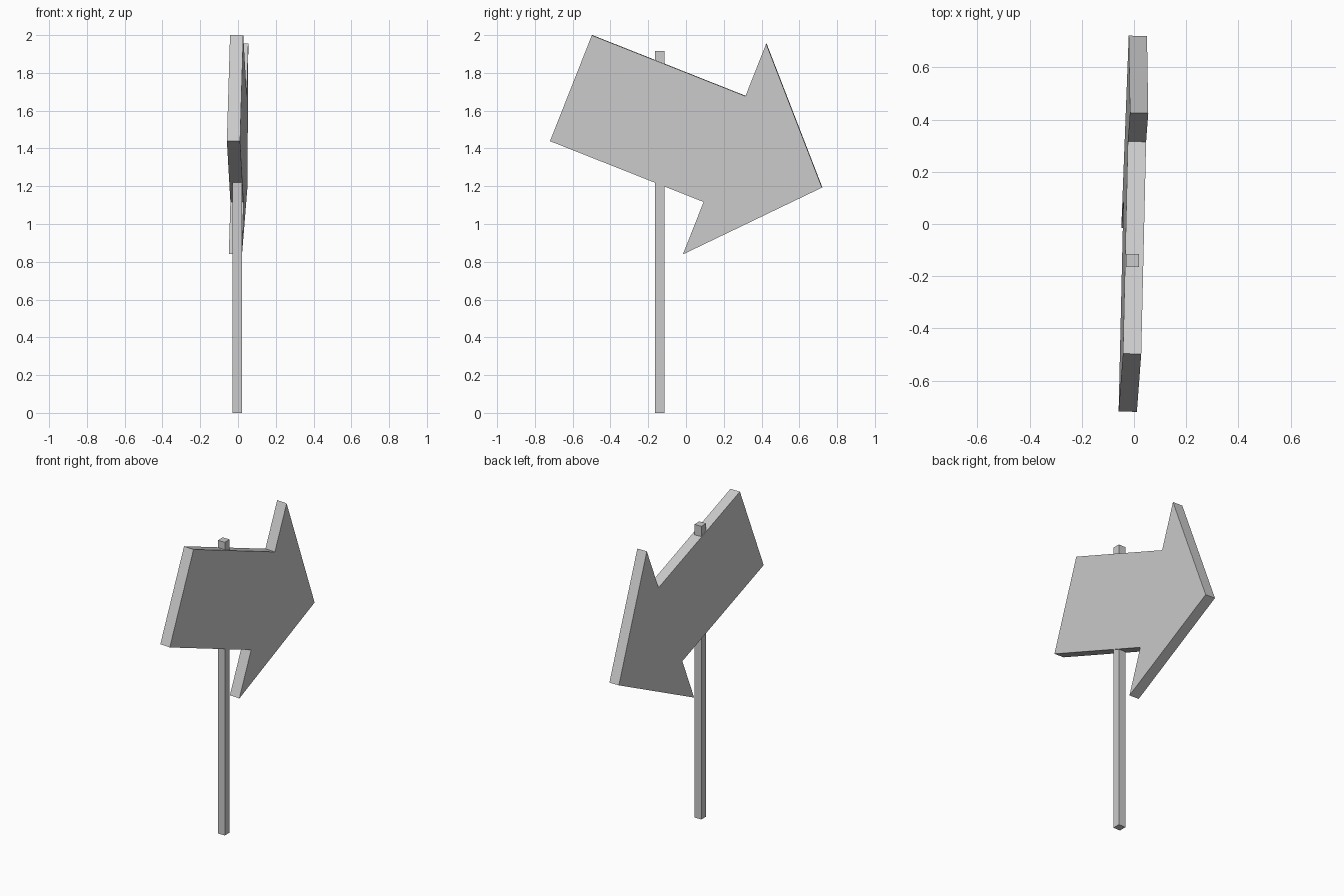
import bpy, bmesh, math
from mathutils import Vector, Matrix

if "Cube" in bpy.data.objects:
    bpy.data.objects.remove(bpy.data.objects["Cube"])

# Post: thin square bar
bpy.ops.mesh.primitive_cube_add(size=1, location=(-0.005, -0.14, 0.958))
post = bpy.context.object
post.name = "post"
post.scale = (0.05, 0.05, 1.916)
bpy.ops.object.transform_apply(location=False, rotation=False, scale=True)

# Arrow board: symmetric outline (half profile mirrored across its axis), extruded
THICK = 0.07
half = [(-0.875, 0.3015), (0, 0.3015), (0, 0.6)]
outline = half + [(0.555, 0)] + [(u, -v) for u, v in reversed(half)]
bm = bmesh.new()
face = bm.faces.new([bm.verts.new((u, v, -THICK / 2)) for u, v in outline])
ext = bmesh.ops.extrude_face_region(bm, geom=[face])
bmesh.ops.translate(bm, vec=(0, 0, THICK),
                    verts=[g for g in ext["geom"] if isinstance(g, bmesh.types.BMVert)])
bmesh.ops.recalc_face_normals(bm, faces=bm.faces)
mesh = bpy.data.meshes.new("arrow_board")
bm.to_mesh(mesh)
bm.free()
board = bpy.data.objects.new("arrow_board", mesh)
bpy.context.collection.objects.link(board)

# Board pose: pointing down to +y, leaning slightly out of the yz plane
lean_y, lean_z, ang = 0.030, 0.018, math.radians(-21.6)
c, s = math.cos(ang), math.sin(ang)
n = Vector((1, -lean_y, -lean_z)).normalized()
u = Vector((lean_y * c + lean_z * s, c, s)).normalized()
v = n.cross(u)
rot = Matrix((u, v, n)).transposed().to_4x4()
board.matrix_world = Matrix.Translation((0.003, 0.205, 1.3975)) @ rot
